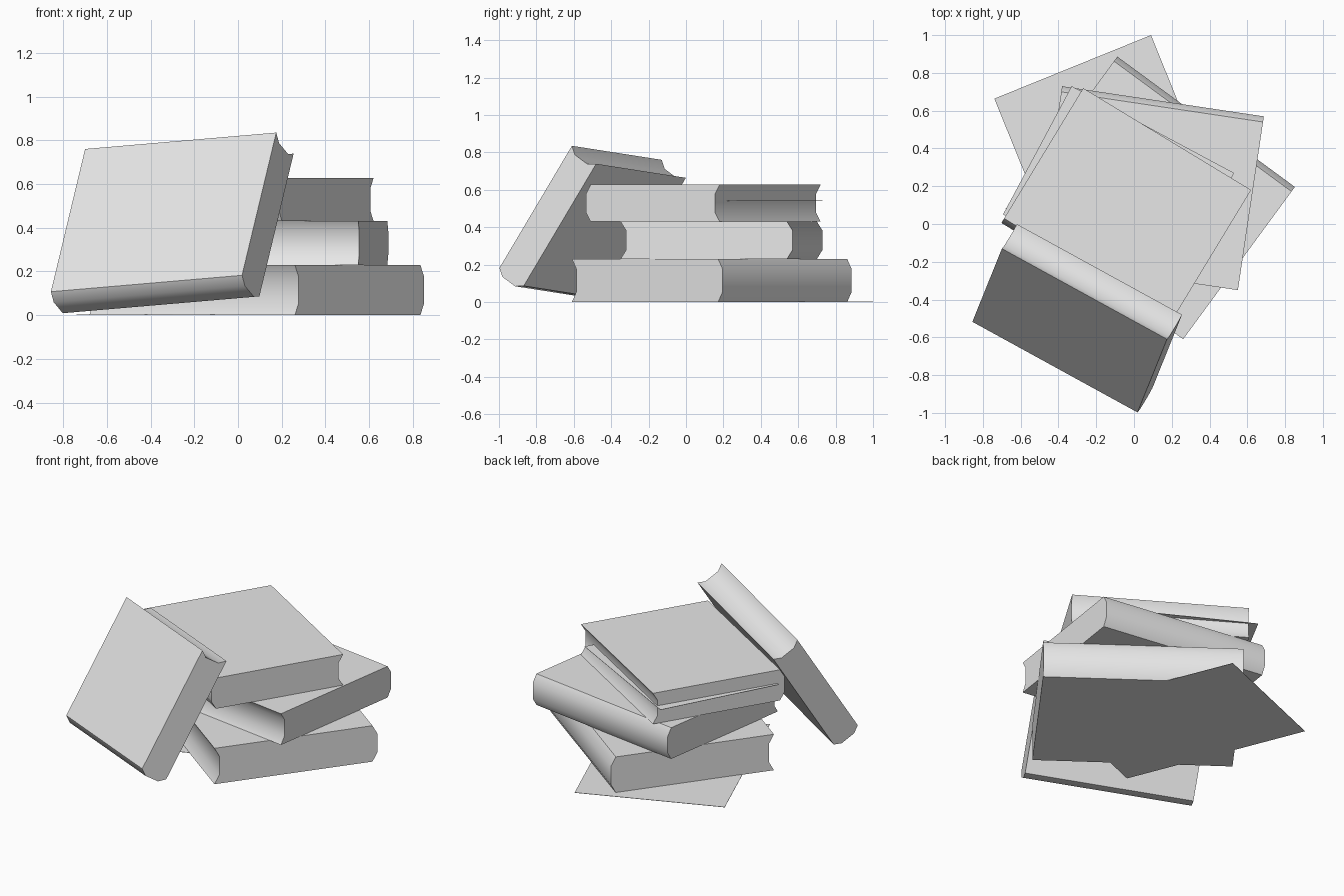
import bpy, bmesh
from math import radians
from mathutils import Vector

cube = bpy.data.objects.get("Cube")
if cube:
    bpy.data.objects.remove(cube, do_unlink=True)

grey = bpy.data.materials.new("plain grey")
grey.use_nodes = True
grey.diffuse_color = (0.8, 0.8, 0.8, 1)
grey.node_tree.nodes["Principled BSDF"].inputs["Base Color"].default_value = grey.diffuse_color


def prism(name, profile, corner, length_dir, width_dir, normal, length):
    """Sweep a (width, thickness) profile from a corner along the length."""
    l = Vector(length_dir).normalized()
    w = Vector(width_dir)
    w = (w - l * w.dot(l)).normalized()
    n = l.cross(w)
    if n.dot(Vector(normal)) < 0:
        n = -n
    bm = bmesh.new()
    verts = [bm.verts.new(Vector(corner) + w * a + n * b) for a, b in profile]
    face = bm.faces.new(verts)
    new = bmesh.ops.extrude_face_region(bm, geom=[face])["geom"]
    bmesh.ops.translate(bm, vec=l * length,
                        verts=[v for v in new if isinstance(v, bmesh.types.BMVert)])
    bmesh.ops.recalc_face_normals(bm, faces=bm.faces)
    mesh = bpy.data.meshes.new(name)
    bm.to_mesh(mesh)
    bm.free()
    mesh.materials.append(grey)
    obj = bpy.data.objects.new(name, mesh)
    bpy.context.collection.objects.link(obj)
    return obj


def book(name, corner, length_dir, width_dir, normal, length, width, thick, bulge=0.03):
    """Rounded spine at full width, matching hollow fore edge at the corner."""
    curve = [(0, 0), (bulge, 0.24), (bulge, 0.76), (0, 1)]
    profile = [(a, b * thick) for a, b in curve]
    profile += [(width - bulge + a, b * thick) for a, b in reversed(curve)]
    obj = prism(name, profile, corner, length_dir, width_dir, normal, length)
    bpy.ops.object.select_all(action="DESELECT")
    obj.select_set(True)
    bpy.context.view_layer.objects.active = obj
    bpy.ops.object.shade_smooth_by_angle(angle=radians(40))


def sheet(name, corner, length_dir, width_dir, length, width, thick=0.002):
    profile = [(0, 0), (width, 0), (width, thick), (0, thick)]
    prism(name, profile, corner, length_dir, width_dir, (0, 0, 1), length)


up = (0, 0, 1)

# Stack of three books
book("bottom_book", (0.26, -0.61, 0), (-0.94, 0.69, 0), (0.59, 0.81, 0), up, 1.166, 1.0, 0.23)
book("middle_book", (0.55, -0.35, 0.23), (-1.07, 0.16, 0), (0.14, 0.92, 0), up, 1.08, 0.93, 0.2)
book("top_book", (0.62, 0.18, 0.43), (-0.89, 0.54, 0), (-0.43, -0.71, 0), up, 1.04, 0.835, 0.197, 0.028)

# Book leaning against the stack, spine down
book("leaning_book", (0.175, -0.61, 0.835), (-0.875, 0.48, -0.075), (-0.155, -0.39, -0.655),
     (0.44, 0.72, -0.53), 1.0, 0.805, 0.18)

# Loose sheets: one under the stack, one inside the top book
sheet("floor_sheet", (0.09, 1.0, 0), (0.44, -1.085, 0), (-0.82, -0.36, 0), 1.17, 0.895)
sheet("page_sheet", (-0.33, 0.73, 0.54), (0.86, -0.46, 0), (-0.36, -0.67, 0), 0.975, 0.77)
